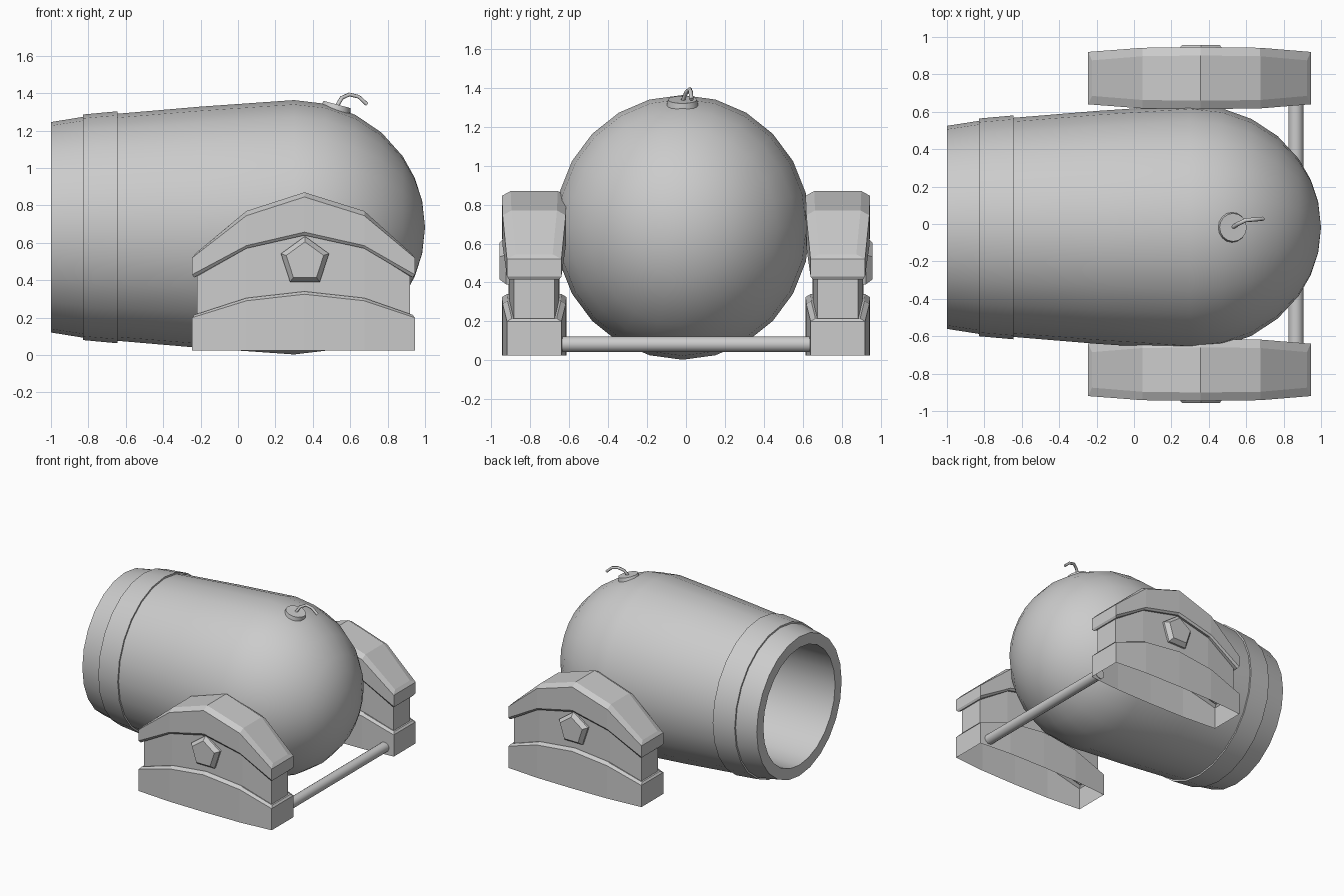
import bpy, bmesh, math
from mathutils import Vector

if "Cube" in bpy.data.objects:
    bpy.data.objects.remove(bpy.data.objects["Cube"])


def make(name, bm, smooth=None):
    bmesh.ops.recalc_face_normals(bm, faces=bm.faces)
    me = bpy.data.meshes.new(name)
    bm.to_mesh(me)
    bm.free()
    ob = bpy.data.objects.new(name, me)
    bpy.context.collection.objects.link(ob)
    if smooth:
        bpy.ops.object.select_all(action='DESELECT')
        ob.select_set(True)
        bpy.context.view_layer.objects.active = ob
        bpy.ops.object.shade_smooth_by_angle(angle=math.radians(smooth))
    return ob


def cone(name, r1, r2, depth, sides, loc, axis, spin=0.0, smooth=None):
    bm = bmesh.new()
    bmesh.ops.create_cone(bm, cap_ends=True, segments=sides, radius1=r1, radius2=r2, depth=depth)
    ob = make(name, bm, smooth)
    ob.rotation_mode = 'QUATERNION'
    q = Vector((0, 0, 1)).rotation_difference(Vector(axis))
    ob.rotation_quaternion = q @ Vector((0, 0, 1)).rotation_difference(Vector((0, 0, 1)))
    ob.location = loc
    if spin:
        for v in ob.data.vertices:
            x, y = v.co.x, v.co.y
            v.co.x = x * math.cos(spin) - y * math.sin(spin)
            v.co.y = x * math.sin(spin) + y * math.cos(spin)
    return ob


# Barrel: bore, muzzle, raised band, taper and round breech, spun around x
profile = [(0.3, 0), (0.3, 0.46), (-1, 0.475), (-1, 0.5625), (-0.83, 0.59), (-0.83, 0.603),
           (-0.645, 0.62), (-0.645, 0.607), (-0.2, 0.645), (0.3, 0.68)]
profile += [(0.3 + 0.7 * math.sin(math.radians(a)), 0.68 * math.cos(math.radians(a)))
            for a in (14, 28, 42, 56, 67, 78)] + [(1, 0)]
SIDES = 24
bm = bmesh.new()
rings = []
for x, r in profile:
    if r == 0:
        rings.append([bm.verts.new((x, -0.018, 0.683))] * SIDES)
    else:
        rings.append([bm.verts.new((x, -0.018 + 0.965 * r * math.sin(t), 0.683 + r * math.cos(t)))
                      for t in (math.tau * i / SIDES for i in range(SIDES))])
for a, b in zip(rings, rings[1:]):
    for i in range(SIDES):
        j = (i + 1) % SIDES
        bm.faces.new(list(dict.fromkeys((a[i], a[j], b[j], b[i]))))
make("barrel", bm, 30)

# Carriage cheeks: stacked arched rings (side inset, end inset, z at end / shoulder / crown)
levels = [(0, 0, 0.025, 0.025, 0.025), (0, 0, 0.20, 0.29, 0.325),
          (0.025, 0.012, 0.215, 0.305, 0.34), (0.035, 0.025, 0.215, 0.305, 0.34),
          (0.035, 0.025, 0.42, 0.575, 0.645), (0.012, 0.01, 0.415, 0.57, 0.64),
          (0, 0, 0.43, 0.585, 0.657), (0, 0, 0.52, 0.745, 0.845),
          (0.045, 0.02, 0.545, 0.77, 0.87)]


def cheek(name, side):
    bm = bmesh.new()
    rings = []
    for inset, end, z0, z1, z2 in levels:
        stations = [(-0.245 + end, 0.14, z0), (0.045, 0.162, z1), (0.355, 0.166, z2),
                    (0.675, 0.162, z1), (0.945 - end, 0.14, z0)]
        front = [bm.verts.new((x, side * 0.78 - h + inset, z)) for x, h, z in stations]
        back = [bm.verts.new((x, side * 0.78 + h - inset, z)) for x, h, z in stations]
        rings.append(front + back[::-1])
    for a, b in zip(rings, rings[1:]):
        for i in range(10):
            j = (i + 1) % 10
            bm.faces.new((a[i], a[j], b[j], b[i]))
    # roof only: the underside is open
    top = rings[-1]
    for i in range(4):
        bm.faces.new((top[i], top[i + 1], top[8 - i], top[9 - i]))
    make(name, bm)


for label, side in (("front", -1), ("back", 1)):
    cheek(label + "_carriage_cheek", side)
    # Five-sided stud, pointing up
    bm = bmesh.new()
    loops = []
    for r, y in ((0.135, 0.89), (0.135, 0.925), (0.105, 0.957)):
        loops.append([bm.verts.new((0.358 + r * math.sin(math.tau * i / 5), side * y,
                                    0.5 + r * math.cos(math.tau * i / 5))) for i in range(5)])
    for a, b in zip(loops, loops[1:]):
        for i in range(5):
            bm.faces.new((a[i], a[(i + 1) % 5], b[(i + 1) % 5], b[i]))
    bm.faces.new(loops[-1])
    make(label + "_stud", bm)

# Axle joining the cheeks
cone("axle", 0.04, 0.04, 1.28, 16, (0.865, 0, 0.083), (0, 1, 0), smooth=40)

# Fuse plate and curved fuse
cone("fuse_plate", 0.083, 0.075, 0.04, 16, (0.525, -0.018, 1.32), (0.26, 0, 0.966), smooth=40)
cu = bpy.data.curves.new("fuse", 'CURVE')
cu.dimensions = '3D'
cu.bevel_depth = 0.011
cu.bevel_resolution = 1
cu.use_fill_caps = True
path = [(0.525, -0.02, 1.325), (0.555, 0.0, 1.375), (0.595, 0.02, 1.393),
        (0.645, 0.024, 1.381), (0.69, 0.028, 1.34)]
sp = cu.splines.new('POLY')
sp.points.add(len(path) - 1)
for p, co in zip(sp.points, path):
    p.co = (*co, 1)
bpy.context.collection.objects.link(bpy.data.objects.new("fuse", cu))
